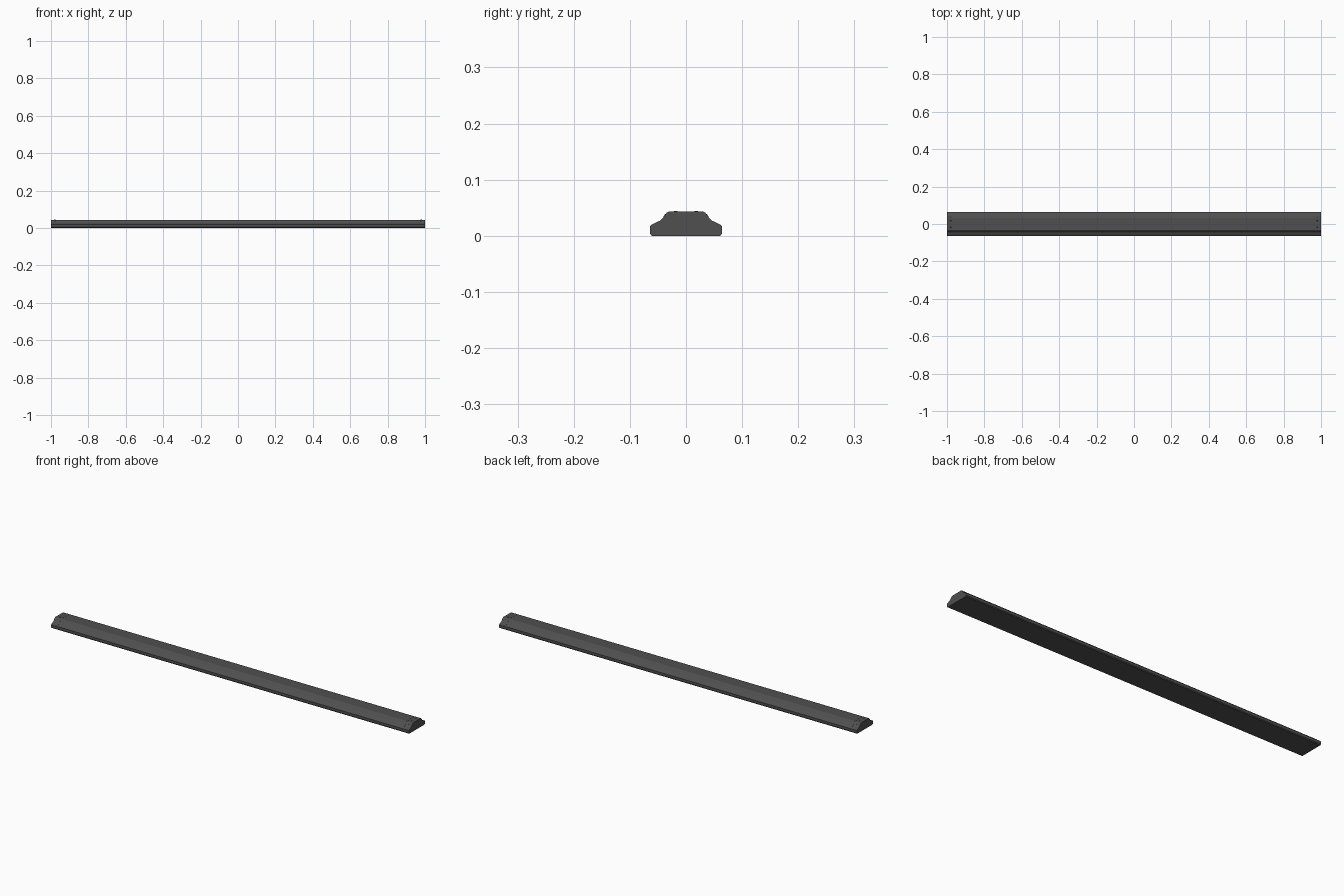
import bpy, bmesh, math
from mathutils import Vector

if "Cube" in bpy.data.objects:
    bpy.data.objects.remove(bpy.data.objects["Cube"])

mat = bpy.data.materials.new("dark_grey")
mat.diffuse_color = (0.08, 0.08, 0.08, 1)
mat.use_nodes = True
mat.node_tree.nodes["Principled BSDF"].inputs["Base Color"].default_value = mat.diffuse_color

# right half of the cross-section (y, z), bottom to top
HALF = [(0.061, 0.0), (0.064, 0.004), (0.064, 0.017), (0.062, 0.0195),
        (0.052, 0.0245), (0.046, 0.027), (0.042, 0.031),
        (0.034, 0.0415), (0.031, 0.043)]


def finish(bm, name):
    bmesh.ops.recalc_face_normals(bm, faces=bm.faces)
    me = bpy.data.meshes.new(name)
    bm.to_mesh(me)
    bm.free()
    ob = bpy.data.objects.new(name, me)
    bpy.context.collection.objects.link(ob)
    me.materials.append(mat)
    return ob


def extrude(name, x0, x1, inset=0.0):
    """Run the mirrored cross-section from x0 to x1."""
    half = [(y - inset, max(z - inset, 0)) for y, z in HALF]
    pts = half + [(-y, z) for y, z in reversed(half)]
    bm = bmesh.new()
    face = bm.faces.new([bm.verts.new((x0, y, z)) for y, z in pts])
    res = bmesh.ops.extrude_face_region(bm, geom=[face])
    verts = [v for v in res["geom"] if isinstance(v, bmesh.types.BMVert)]
    bmesh.ops.translate(bm, verts=verts, vec=(x1 - x0, 0, 0))
    return finish(bm, name)


def screw(name, x, y, z, normal):
    """Low round screw head, almost flush with the cover."""
    bm = bmesh.new()
    bmesh.ops.create_cone(bm, cap_ends=True, segments=12,
                          radius1=0.004, radius2=0.003, depth=0.0016)
    ob = finish(bm, name)
    ob.rotation_euler = Vector(normal).to_track_quat('Z', 'Y').to_euler()
    ob.location = (x, y, z)


# long cover and its end caps, separated by a fine seam
extrude("cover", -0.965, 0.965)
for sx, side in ((-1, "left"), (1, "right")):
    a, b = sorted((sx * 0.966, sx * 1.0))
    extrude(side + "_end_cap", a, b)
    s, t = sorted((sx * 0.96, sx * 0.97))
    extrude(side + "_seam", s, t, 0.0006)
    # screws on the slopes and the flat top
    for sy, face in ((-1, "front"), (1, "back")):
        screw(f"{side}_{face}_slope_screw", sx * 0.98, sy * 0.038, 0.0362,
              (0, sy * 0.8, 0.6))
        screw(f"{side}_{face}_top_screw", sx * 0.98, sy * 0.018, 0.043, (0, 0, 1))
